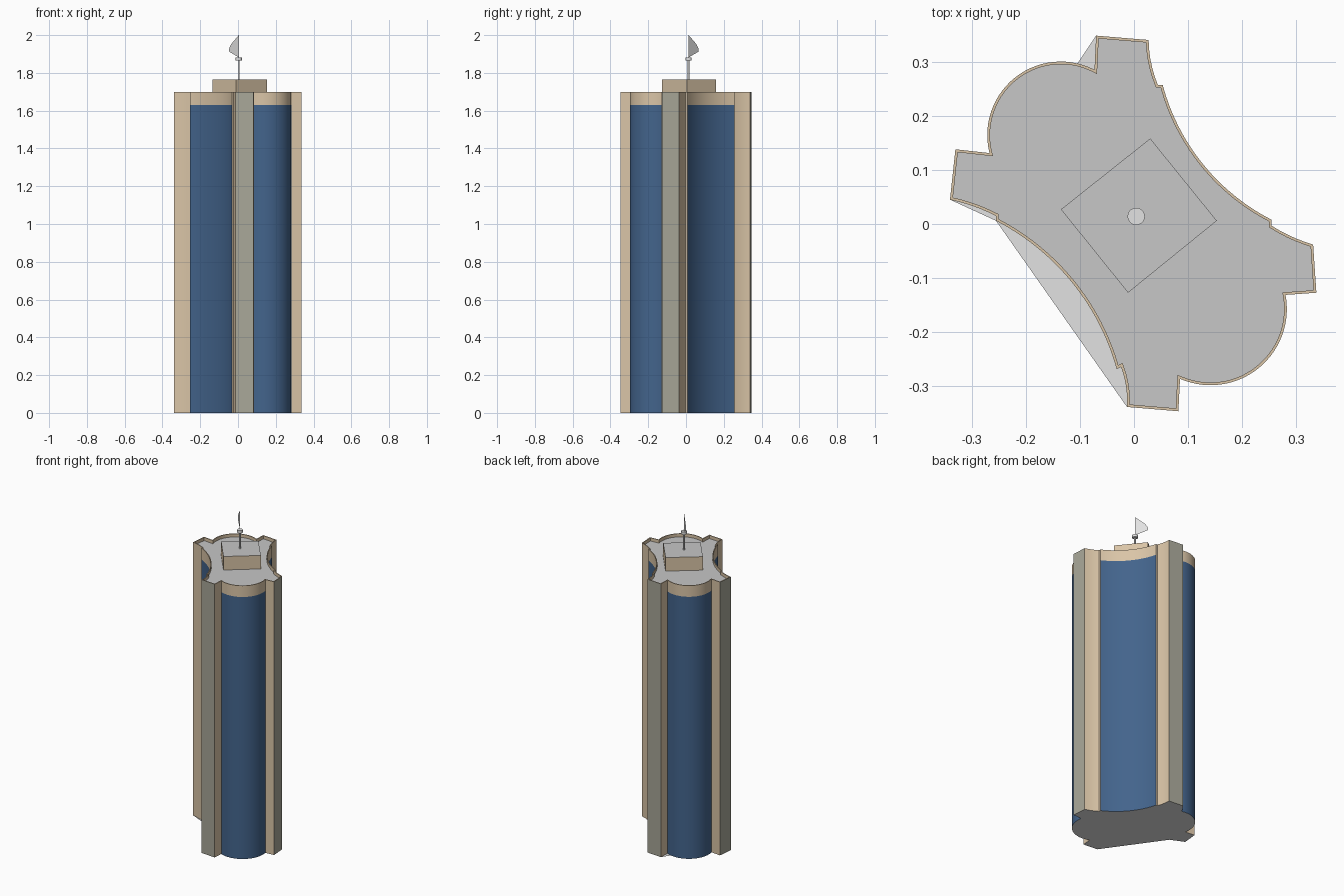
import bpy, bmesh, math
from mathutils import Vector

cube = bpy.data.objects.get("Cube")
if cube:
    bpy.data.objects.remove(cube)


def material(name, srgb):
    color = [((c / 255 + 0.055) / 1.055) ** 2.4 for c in srgb] + [1]
    m = bpy.data.materials.new(name)
    m.use_nodes = True
    m.diffuse_color = color
    m.node_tree.nodes["Principled BSDF"].inputs["Base Color"].default_value = color
    return m


TAN = material("tan stone", (218, 197, 167))
GLASS = material("blue glass", (67, 100, 140))
END = material("grey green stone", (168, 167, 152))
ROOF = material("roof grey", (199, 199, 199))
LIGHT = material("light grey", (226, 226, 226))


def finish(name, bm, mats, smooth=False):
    mesh = bpy.data.meshes.new(name)
    bm.to_mesh(mesh)
    bm.free()
    obj = bpy.data.objects.new(name, mesh)
    bpy.context.collection.objects.link(obj)
    for m in mats:
        mesh.materials.append(m)
    if smooth:
        bpy.ops.object.select_all(action="DESELECT")
        obj.select_set(True)
        bpy.context.view_layer.objects.active = obj
        bpy.ops.object.shade_smooth_by_angle(angle=math.radians(25))


def arc(a, b, bulge, steps):
    """Points after a up to b; bulge is the sagitta, positive to the left of a-b."""
    a, b = Vector(a), Vector(b)
    chord = b - a
    left = Vector((-chord.y, chord.x)).normalized()
    radius = (chord.length ** 2 / 4 + bulge ** 2) / (2 * abs(bulge))
    side = math.copysign(1, bulge)
    centre = (a + b) / 2 + left * (bulge - side * radius)
    start = a - centre
    sweep = 4 * math.atan2(2 * abs(bulge), chord.length)
    out = []
    for i in range(1, steps + 1):
        t = -side * sweep * i / steps
        out.append(centre + Vector((start.x * math.cos(t) - start.y * math.sin(t),
                                    start.x * math.sin(t) + start.y * math.cos(t))))
    return out


# Footprint, clockwise from the back fin: (kind of wall reaching the point, x, y, bulge)
corners = [
    ("end", 0.027, 0.340, 0), ("fin", 0.044, 0.257, -0.004), ("fin", 0.053, 0.257, 0),
    ("glass", 0.254, 0.008, -0.034), ("fin", 0.254, -0.003, 0), ("fin", 0.331, -0.038, -0.003),
    ("end", 0.337, -0.127, 0), ("fin", 0.280, -0.131, 0), ("glass", 0.085, -0.286, 0.075),
    ("fin", 0.082, -0.346, 0), ("end", -0.013, -0.338, 0), ("fin", -0.024, -0.264, -0.004),
    ("fin", -0.032, -0.268, 0), ("glass", -0.255, 0.006, -0.037), ("fin", -0.255, 0.015, 0),
    ("fin", -0.340, 0.045, -0.003), ("end", -0.330, 0.138, 0), ("fin", -0.267, 0.131, 0),
    ("glass", -0.073, 0.285, 0.080), ("fin", -0.070, 0.348, 0)]

# The floor runs straight across the front left bay and the inner corner of the back fin
floor_part = {11: slice(0), 12: slice(0), 13: slice(-1, None), 14: slice(0),
              15: slice(-1, None), 18: slice(-3)}

outline, kinds, floor_outline = [], [], []
previous = corners[-1][1:3]
for index, (kind, x, y, bulge) in enumerate(corners):
    if bulge:
        pts = arc(previous, (x, y), bulge, 28 if kind == "glass" else 5)
    else:
        pts = [Vector((x, y))]
    outline += pts
    kinds += [kind] * len(pts)
    floor_outline += pts[floor_part.get(index, slice(None))]
    previous = (x, y)

GLASS_TOP, WALL_TOP, DECK, RIM = 1.63, 1.70, 1.68, 0.005
count = len(outline)


def inset(i):
    p, before, after = outline[i], outline[i - 1], outline[(i + 1) % count]
    d1, d2 = (p - before).normalized(), (after - p).normalized()
    n1, n2 = Vector((d1.y, -d1.x)), Vector((d2.y, -d2.x))
    return p + (n1 + n2) * RIM / (1 + n1.dot(n2))


inner = [inset(i) for i in range(count)]

# Outer walls, parapet rim and inner parapet face
bm = bmesh.new()
rings = [[bm.verts.new((p.x, p.y, z)) for p in loop]
         for loop, z in ((outline, 0), (outline, GLASS_TOP), (outline, WALL_TOP),
                         (inner, WALL_TOP), (inner, DECK))]
slot = {"fin": 0, "glass": 1, "end": 2}
for level, (low, high) in enumerate(zip(rings, rings[1:])):
    for i in range(count):
        f = bm.faces.new((low[i], low[i - 1], high[i - 1], high[i]))
        if level == 0 or (level == 1 and kinds[i] == "end"):
            f.material_index = slot[kinds[i]]
finish("tower_walls", bm, [TAN, GLASS, END], True)


def sheet(name, points, mat):
    bm = bmesh.new()
    bm.faces.new([bm.verts.new(p) for p in points])
    finish(name, bm, [mat])


# Roof faces up, floor faces down
sheet("roof_deck", [(p.x, p.y, DECK) for p in reversed(inner)], ROOF)
sheet("floor_slab", [(p.x, p.y, 0) for p in floor_outline], LIGHT)

# Rooftop plant room
bm = bmesh.new()
house = [(0.030, 0.158), (0.153, 0.006), (-0.011, -0.127), (-0.135, 0.027)]
base = bm.faces.new([bm.verts.new((x, y, DECK)) for x, y in house])
grown = bmesh.ops.extrude_face_region(bm, geom=[base], use_keep_orig=True)["geom"]
bmesh.ops.translate(bm, vec=(0, 0, 1.764 - DECK), verts=[v for v in grown if isinstance(v, bmesh.types.BMVert)])
bmesh.ops.recalc_face_normals(bm, faces=bm.faces)
for f in bm.faces:
    f.material_index = int(f.normal.z > 0.9)
finish("plant_room", bm, [TAN, ROOF])

# Mast with a cap
MX, MY = 0.004, 0.014


def rod(name, radius, low, high):
    bm = bmesh.new()
    bmesh.ops.create_cone(bm, cap_ends=True, segments=20, radius1=radius, radius2=radius, depth=high - low)
    bmesh.ops.translate(bm, vec=(MX, MY, (low + high) / 2), verts=bm.verts)
    finish(name, bm, [LIGHT], True)


rod("mast", 0.005, 1.764, 1.87)
rod("mast_cap", 0.016, 1.865, 1.882)

# Thin flag blade standing on the cap, pointing to the back right
out = Vector((-0.7, 0.714, 0))
blade = [(0, 1.882), (0, 2.0), (0.058, 1.952), (0.072, 1.93), (0.072, 1.912)]
sheet("flag", [Vector((MX, MY, z)) + out * d for d, z in blade], LIGHT)
